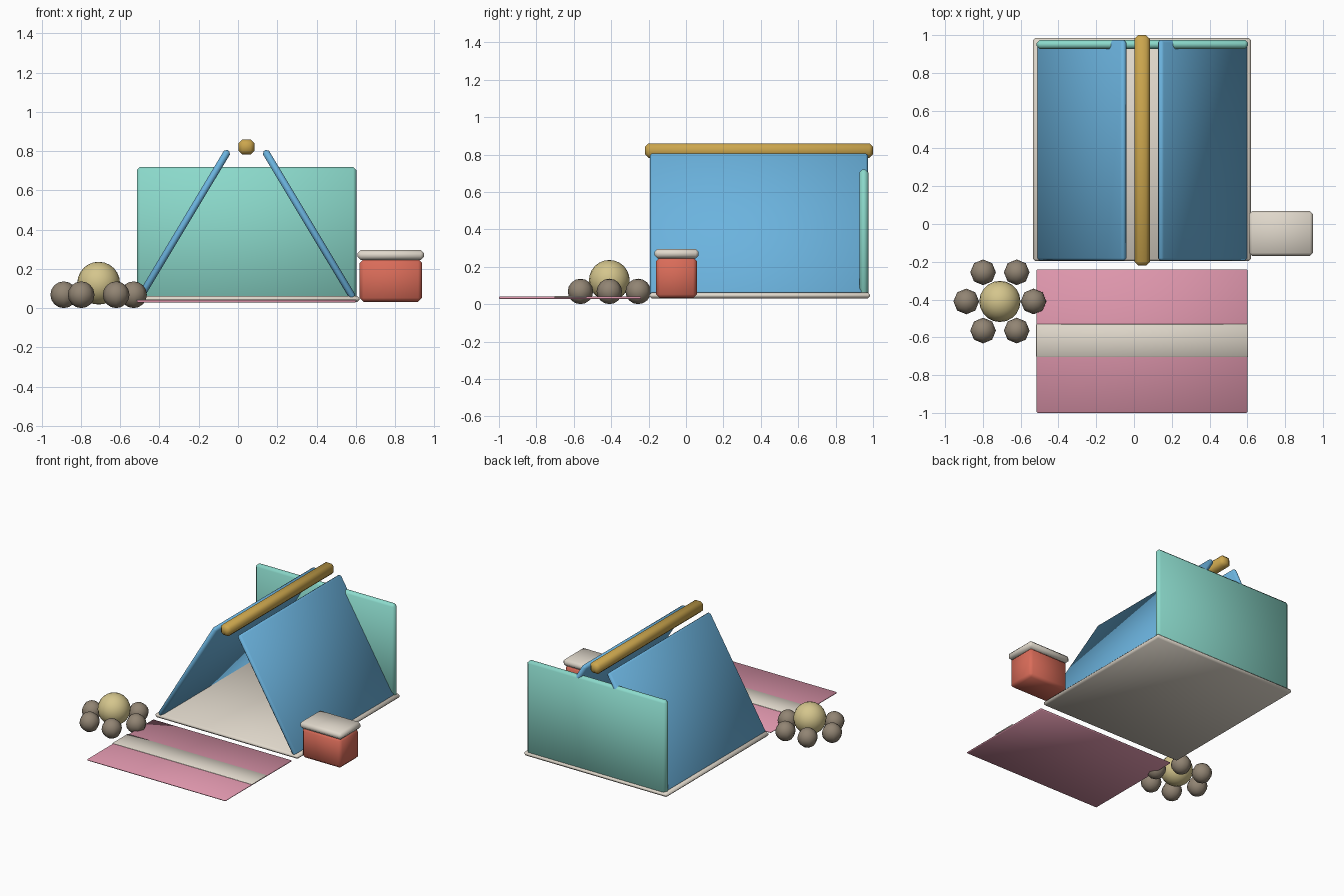
import bpy, bmesh, math
from mathutils import Matrix

cube = bpy.data.objects.get("Cube")
if cube:
    bpy.data.objects.remove(cube, do_unlink=True)


def material(name, rgb):
    mat = bpy.data.materials.new(name)
    mat.use_nodes = True
    color = (*rgb, 1.0)
    mat.diffuse_color = color
    mat.node_tree.nodes["Principled BSDF"].inputs["Base Color"].default_value = color
    return mat


BLUE = material("canvas blue", (0.147, 0.45, 0.73))
TEAL = material("back wall teal", (0.26, 0.70, 0.60))
PINK = material("rug pink", (0.73, 0.305, 0.413))
CREAM = material("cream", (0.745, 0.686, 0.597))
GOLD = material("pole gold", (0.60, 0.38, 0.075))
STRAW = material("fire straw", (0.66, 0.56, 0.265))
RED = material("cooler red", (0.70, 0.15, 0.10))
STONE = material("stone brown", (0.285, 0.232, 0.172))


def finish(bm, name, mat, location):
    for face in bm.faces:
        face.smooth = True
    mesh = bpy.data.meshes.new(name)
    bm.to_mesh(mesh)
    bm.free()
    mesh.materials.append(mat)
    obj = bpy.data.objects.new(name, mesh)
    obj.location = location
    bpy.context.collection.objects.link(obj)
    return obj


def box(name, mat, x, y, z, bevel, tilt=0.0):
    """Chamfered box spanning the (low, high) ranges, tilted about y."""
    spans = (x, y, z)
    size = [high - low for low, high in spans]
    bm = bmesh.new()
    bmesh.ops.create_cube(bm, size=1.0, matrix=Matrix.Diagonal((*size, 1.0)))
    obj = finish(bm, name, mat, [(low + high) / 2 for low, high in spans])
    obj.rotation_euler.y = tilt
    chamfer = obj.modifiers.new("chamfer", "BEVEL")
    chamfer.width = bevel
    chamfer.segments = 1
    return obj


def ball(name, mat, location, radius, segments, rings):
    bm = bmesh.new()
    bmesh.ops.create_uvsphere(bm, u_segments=segments, v_segments=rings, radius=radius)
    return finish(bm, name, mat, location)


# Tent floor and back wall
MID = 0.043
box("tent_floor", CREAM, (-0.535, 0.62), (-0.197, 0.985), (0.03, 0.062), 0.013)
box("back_wall", TEAL, (-0.515, 0.603), (0.927, 0.975), (0.03, 0.72), 0.016)

# Two leaning canvas sides
foot, top, low, high = 0.545, 0.093, 0.05, 0.803
length = math.hypot(foot - top, high - low)
lean = math.atan2(foot - top, high - low)
for side, name in ((1, "left_canvas"), (-1, "right_canvas")):
    cx, cz = MID + side * (foot + top) / 2, (low + high) / 2
    box(name, BLUE, (cx - 0.018, cx + 0.018), (-0.193, 0.973),
        (cz - length / 2, cz + length / 2), 0.012, -side * lean)

# Ridge pole
box("ridge_pole", GOLD, (MID - 0.041, MID + 0.041), (-0.22, 1.0), (0.782, 0.86), 0.02)

# Rug with a raised stripe
box("rug", PINK, (-0.515, 0.6), (-1.0, -0.24), (0.028, 0.04), 0.004)
box("rug_stripe", CREAM, (-0.518, 0.604), (-0.705, -0.53), (0.035, 0.044), 0.003)

# Cooler with lid
box("cooler_body", RED, (0.62, 0.938), (-0.16, 0.058), (0.032, 0.25), 0.02)
box("cooler_lid", CREAM, (0.609, 0.948), (-0.169, 0.068), (0.245, 0.295), 0.016)

# Fire ball in a ring of stones
FX, FY, RING = -0.71, -0.41, 0.178
ball("fire_ball", STRAW, (FX, FY, 0.127), 0.109, 20, 12)
for i in range(6):
    a = i * math.tau / 6
    ball(f"fire_stone_{i + 1}", STONE,
         (FX + RING * math.cos(a), FY + RING * math.sin(a), 0.068), 0.068, 8, 8)
